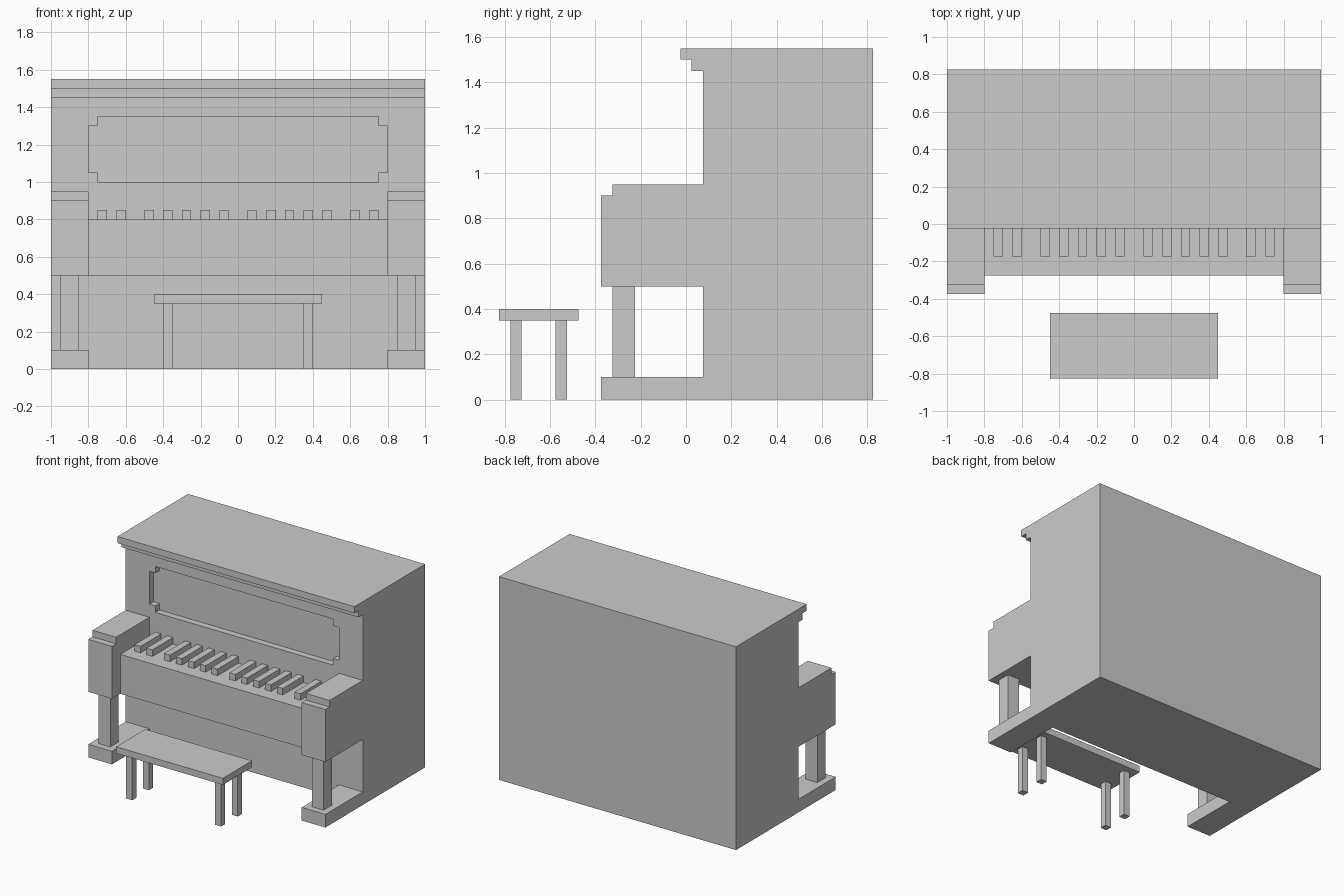
import bpy
import bmesh
from mathutils import Vector

if "Cube" in bpy.data.objects:
    bpy.data.objects.remove(bpy.data.objects["Cube"])


def finish(name, bm, mirror=False):
    """Turn a bmesh into a named object, optionally mirrored across x = 0."""
    bmesh.ops.recalc_face_normals(bm, faces=bm.faces)
    mesh = bpy.data.meshes.new(name)
    bm.to_mesh(mesh)
    bm.free()
    obj = bpy.data.objects.new(name, mesh)
    bpy.context.collection.objects.link(obj)
    if mirror:
        obj.modifiers.new("Mirror", 'MIRROR')
    return obj


def prism(name, points, offset, mirror=False):
    """Extrude a flat outline along an offset vector."""
    bm = bmesh.new()
    face = bm.faces.new([bm.verts.new(p) for p in points])
    geom = bmesh.ops.extrude_face_region(bm, geom=[face], use_keep_orig=True)["geom"]
    moved = [v for v in geom if isinstance(v, bmesh.types.BMVert)]
    bmesh.ops.translate(bm, verts=moved, vec=Vector(offset))
    return finish(name, bm, mirror)


def box(name, x, y, z, mirror=False):
    """Axis-aligned box from (min, max) ranges."""
    outline = [(x[0], y[0], z[0]), (x[1], y[0], z[0]), (x[1], y[1], z[0]), (x[0], y[1], z[0])]
    return prism(name, outline, (0, 0, z[1] - z[0]), mirror)


# Cabinet with stepped cornice, drawn as a side profile
cabinet_profile = [(0.825, 0), (0.825, 1.55), (-0.025, 1.55), (-0.025, 1.5),
                   (0.025, 1.5), (0.025, 1.45), (0.075, 1.45), (0.075, 0)]
cabinet = prism("cabinet", [(-1, y, z) for y, z in cabinet_profile], (2, 0, 0))

# Recessed front panel with notched corners
quarter = [(0.8, 0.125), (0.75, 0.125), (0.75, 0.175)]
panel = (quarter
         + [(-x, z) for x, z in reversed(quarter)]
         + [(-x, -z) for x, z in quarter]
         + [(x, -z) for x, z in reversed(quarter)])
cutter = prism("panel_cutter", [(x, 0.03, 1.175 + z) for x, z in panel], (0, 0.095, 0))
cutter.hide_render = True
cutter.hide_viewport = True
cutter.display_type = 'WIRE'
cut = cabinet.modifiers.new("Panel recess", 'BOOLEAN')
cut.operation = 'DIFFERENCE'
cut.solver = 'EXACT'
cut.object = cutter

# Key bed
box("key_bed", (-0.8, 0.8), (-0.275, 0.075), (0.5, 0.8))

# Raised keys, in mirrored groups of five and two
for i, x in enumerate((0.05, 0.15, 0.25, 0.35, 0.45, 0.6, 0.7)):
    box(f"raised_key_pair_{i + 1}", (x, x + 0.05), (-0.175, 0.075), (0.8, 0.85), mirror=True)

# Arms with a stepped front edge
arm_profile = [(0.075, 0.5), (0.075, 0.95), (-0.325, 0.95),
               (-0.325, 0.9), (-0.375, 0.9), (-0.375, 0.5)]
prism("arms", [(0.8, y, z) for y, z in arm_profile], (0.2, 0, 0), mirror=True)

# Front legs and feet
box("front_legs", (0.85, 0.95), (-0.325, -0.225), (0.1, 0.5), mirror=True)
box("feet", (0.8, 1.0), (-0.375, 0.075), (0, 0.1), mirror=True)

# Bench
box("bench_seat", (-0.45, 0.45), (-0.825, -0.475), (0.35, 0.4))
for name, y in (("front", -0.775), ("back", -0.575)):
    box(f"bench_{name}_legs", (0.35, 0.4), (y, y + 0.05), (0, 0.35), mirror=True)
